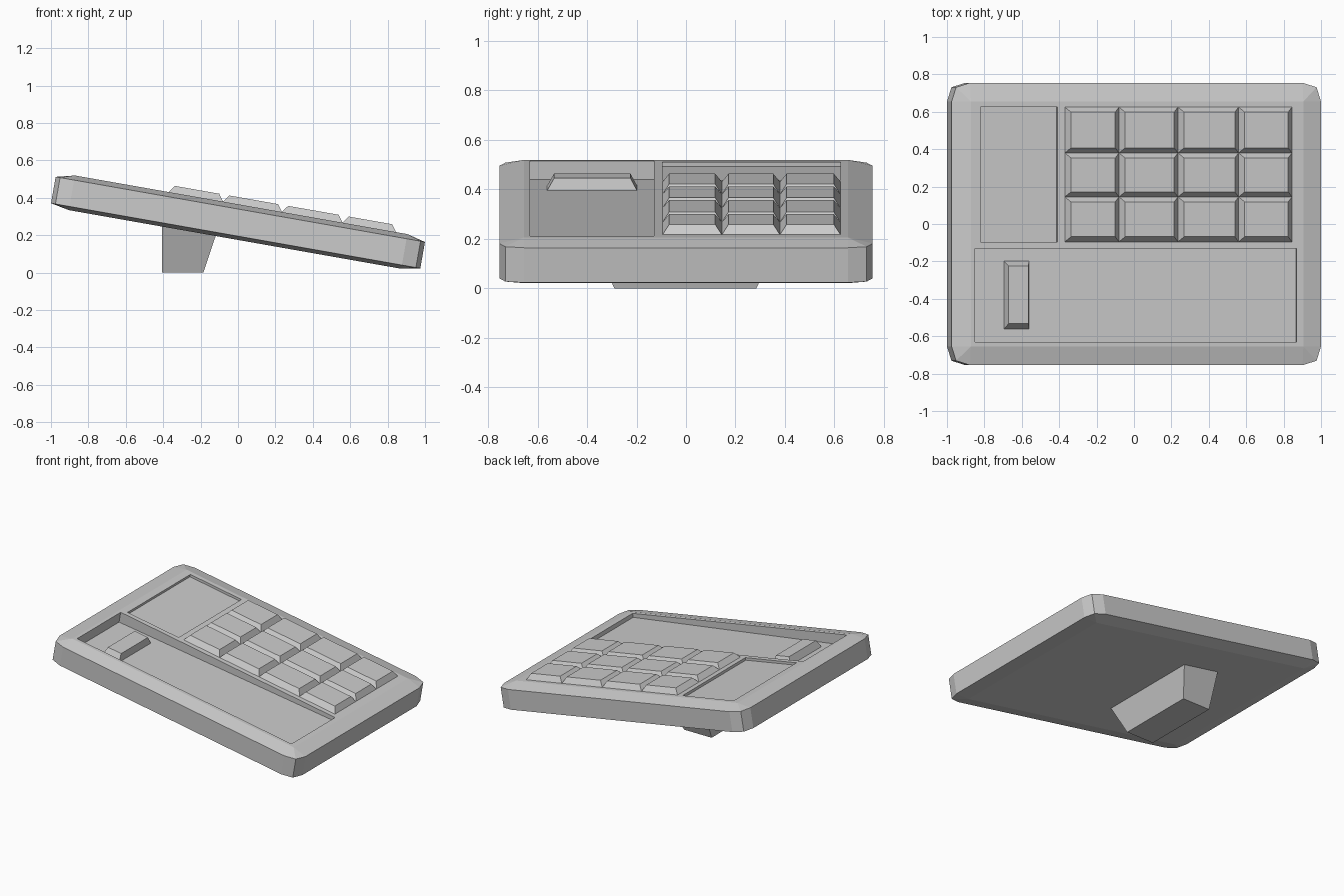
import bpy, bmesh, math

if "Cube" in bpy.data.objects:
    bpy.data.objects.remove(bpy.data.objects["Cube"])

TILT = (0, math.radians(10), 0)   # the slab leans down to the right
TOP, BOTTOM = 0.36, 0.172         # slab faces, measured along its own normal


def finish(bm, name, tilted=True):
    bmesh.ops.remove_doubles(bm, verts=bm.verts, dist=1e-5)
    bmesh.ops.recalc_face_normals(bm, faces=bm.faces)
    mesh = bpy.data.meshes.new(name)
    bm.to_mesh(mesh)
    bm.free()
    ob = bpy.data.objects.new(name, mesh)
    bpy.context.collection.objects.link(ob)
    if tilted:
        ob.rotation_euler = TILT
    return ob


def skin(bm, rings):
    """Join rings of equal length into a closed solid."""
    loops = [[bm.verts.new(p) for p in ring] for ring in rings]
    for a, b in zip(loops, loops[1:]):
        for i in range(len(a)):
            j = (i + 1) % len(a)
            bm.faces.new((a[i], a[j], b[j], b[i]))
    bm.faces.new(loops[0][::-1])
    bm.faces.new(loops[-1])


def block(name, low, low_z, high, high_z, tilted=True):
    """Six-sided solid; rectangles are (x0, x1, y0, y1), heights (left, right)."""
    def ring(r, z):
        x0, x1, y0, y1 = r
        return [(x0, y0, z[0]), (x1, y0, z[1]), (x1, y1, z[1]), (x0, y1, z[0])]
    bm = bmesh.new()
    skin(bm, [ring(low, low_z), ring(high, high_z)])
    return finish(bm, name, tilted)


# Slab: square-cornered faces inside a wall with two-facet corners
CX, HX, HY, R = -0.0465, 1.0025, 0.755, 0.1
wall, inner = [], []
for sx, sy, flip in ((1, 1, 0), (-1, 1, 1), (-1, -1, 0), (1, -1, 1)):
    steps = [(R, 0), (R * 0.76, R * 0.76), (0, R)]
    for dx, dy in (steps[::-1] if flip else steps):
        cx, cy = HX - R, HY - R
        wall.append((CX + sx * (cx + dx), sy * (cy + dy)))
        inner.append((CX + sx * cx, sy * cy))
bm = bmesh.new()
skin(bm, [[(x, y, z) for x, y in pts] for pts, z in
          ((inner, BOTTOM), (wall, 0.192), (wall, 0.335), (inner, TOP))])
bmesh.ops.remove_doubles(bm, verts=bm.verts, dist=1e-5)
bmesh.ops.dissolve_degenerate(bm, edges=bm.edges, dist=1e-5)
body = finish(bm, "body")

# Recesses: wedge-floored slider trough and shallow square panel
trough = (-0.927, 0.820, -0.63, -0.13)
panel = (-0.896, -0.480, -0.095, 0.625)
for rect, floor in ((trough, (0.284, 0.332)), (panel, (0.342, 0.342))):
    cutter = block("recess_cutter", rect, floor, rect, (0.5, 0.5))
    cutter.hide_render = True
    mod = body.modifiers.new("recess", 'BOOLEAN')
    mod.operation = 'DIFFERENCE'
    mod.solver = 'EXACT'
    mod.object = cutter
    bpy.context.view_layer.objects.active = body
    bpy.ops.object.modifier_apply(modifier=mod.name)
    bpy.data.objects.remove(cutter)

# Keypad: four columns by three rows of tapered keys
columns = [-0.439, -0.145, 0.175, 0.504, 0.794]
rows = [-0.095, 0.145, 0.38, 0.625]
INSET = 0.027
for c, (x0, x1) in enumerate(zip(columns, columns[1:])):
    for r, (y0, y1) in enumerate(zip(rows, rows[1:])):
        block(f"key_{r}_{c}", (x0, x1, y0, y1), (TOP, TOP),
              (x0 + INSET, x1 - INSET, y0 + INSET, y1 - INSET), (0.398, 0.398))

# Slider knob standing in the trough
block("slider_knob", (-0.757, -0.62, -0.563, -0.197), (0.286, 0.29),
      (-0.741, -0.634, -0.533, -0.225), (0.341, 0.341))

# Foot under the raised end, tapering to the ground
block("foot", (-0.405, -0.185, -0.29, 0.285), (0, 0),
      (-0.405, -0.118, -0.38, 0.375), (0.25, 0.2), tilted=False)
